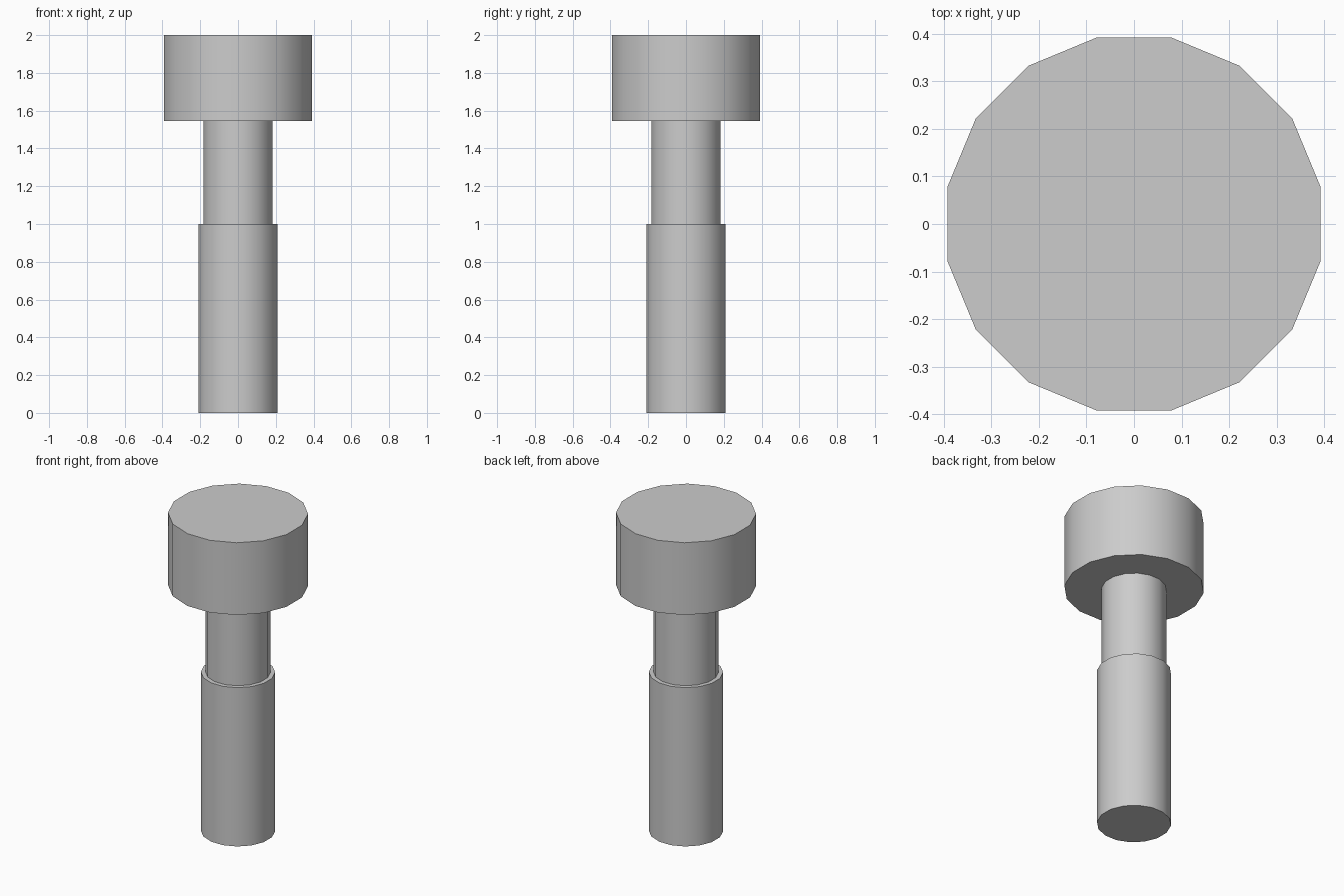
import bpy
import math

SIDES = 16

cube = bpy.data.objects.get("Cube")
if cube:
    bpy.data.objects.remove(cube, do_unlink=True)

# Plain grey metal
grey = bpy.data.materials.new("light_grey")
grey.use_nodes = True
colour = (0.604, 0.604, 0.604, 1)
grey.diffuse_color = colour
grey.node_tree.nodes["Principled BSDF"].inputs["Base Color"].default_value = colour


def cylinder(name, apothem, bottom, top):
    """Sixteen-sided cylinder with a flat side facing each axis."""
    half_step = math.pi / SIDES
    bpy.ops.mesh.primitive_cylinder_add(
        vertices=SIDES,
        radius=apothem / math.cos(half_step),
        depth=top - bottom,
        location=(0, 0, (bottom + top) / 2),
        rotation=(0, 0, half_step),
    )
    part = bpy.context.object
    part.name = name
    part.data.materials.append(grey)
    bpy.ops.object.shade_smooth_by_angle(angle=math.radians(30))
    return part


# Wide shank, narrower neck and broad head
cylinder("shank", 0.208, 0, 1.0)
cylinder("neck", 0.182, 1.0, 1.545)
cylinder("head", 0.392, 1.545, 2.0)
